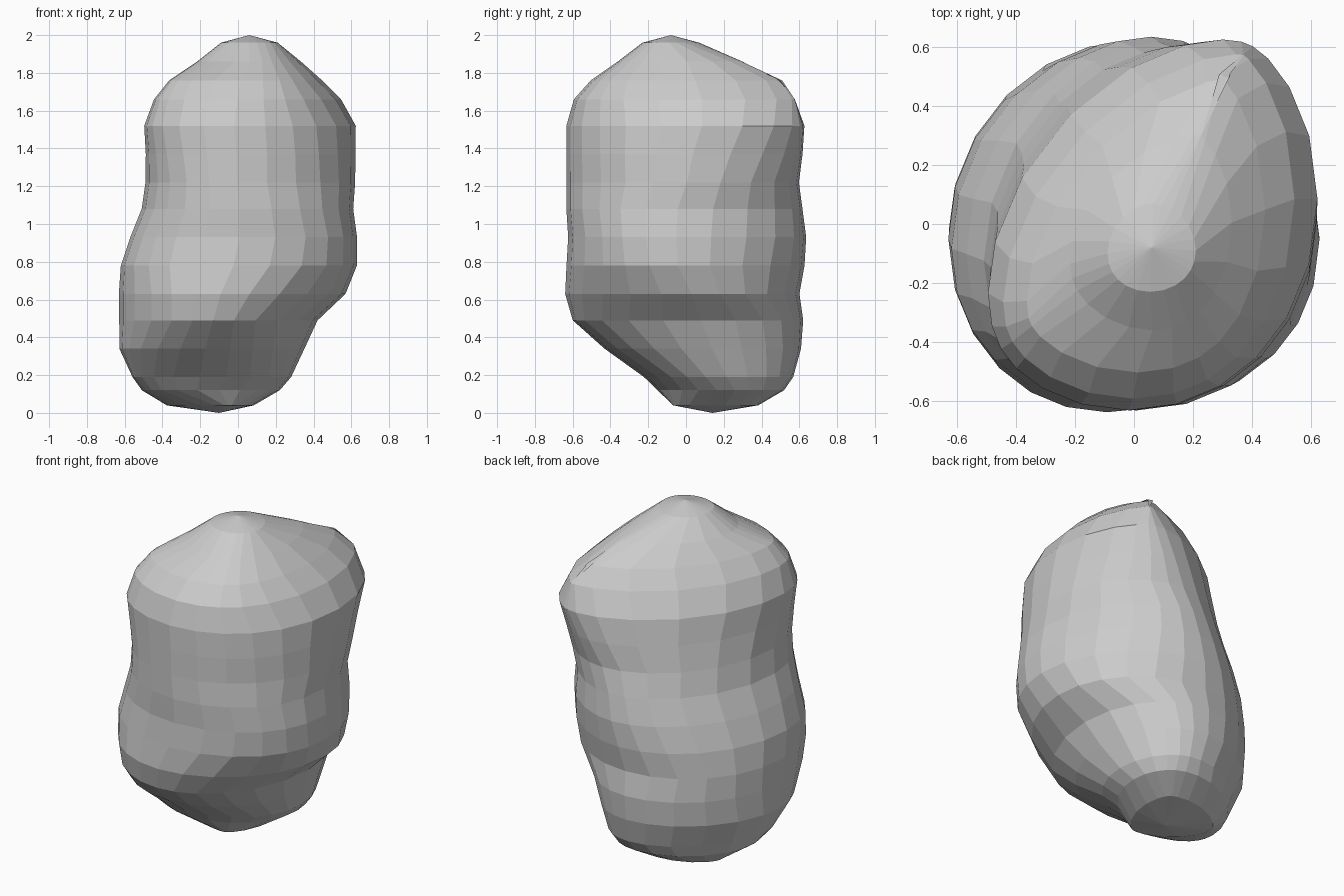
import bpy, bmesh
from math import sin, cos, pi

# Pebble profile: height, then reach toward the eight compass directions (from +x, counter-clockwise)
LEVELS = [
    (0.04, .08, .24, .38, .39, .38, .13, .07, -.02),
    (0.12, .22, .38, .52, .47, .51, .32, .15, .04),
    (0.19, .28, .45, .57, .52, .56, .42, .22, .15),
    (0.34, .35, .49, .61, .58, .63, .55, .43, .31),
    (0.49, .42, .50, .62, .57, .63, .60, .60, .42),
    (0.63, .57, .51, .60, .53, .63, .59, .64, .49),
    (0.78, .63, .51, .63, .49, .62, .56, .63, .54),
    (0.93, .63, .53, .64, .46, .57, .54, .62, .56),
    (1.08, .61, .54, .62, .43, .51, .54, .63, .57),
    (1.22, .62, .58, .60, .41, .49, .55, .63, .57),
    (1.37, .62, .62, .62, .38, .49, .56, .63, .57),
    (1.52, .62, .66, .63, .35, .50, .57, .63, .56),
    (1.66, .54, .62, .58, .28, .45, .53, .59, .52),
    (1.76, .44, .53, .50, .22, .37, .46, .50, .46),
    (1.86, .33, .36, .30, .15, .22, .29, .36, .36),
    (1.96, .21, .13, .07, .04, .09, .17, .23, .25),
]
SIDES = 24


def section(reach):
    """Rounded outline that touches the given reach in the main directions."""
    pts = []
    for i in range(SIDES):
        t = 2 * pi * i / SIDES
        h, dh = sum(reach[::2]) / 4, 0
        for k, damp in ((1, 1), (2, 1), (3, .85)):
            a = sum(r * cos(k * j * pi / 4) for j, r in enumerate(reach)) / 4 * damp
            b = sum(r * sin(k * j * pi / 4) for j, r in enumerate(reach)) / 4 * damp
            h += a * cos(k * t) + b * sin(k * t)
            dh += k * (b * cos(k * t) - a * sin(k * t))
        pts.append((h * cos(t) - dh * sin(t), h * sin(t) + dh * cos(t)))
    return pts


# Loft the outlines and close both ends with a shallow point
bm = bmesh.new()
rings = [[bm.verts.new((x, y, lv[0])) for x, y in section(lv[1:])] for lv in LEVELS]
bottom = bm.verts.new((-.10, .14, 0))
top = bm.verts.new((.06, -.08, 2))
for i in range(SIDES):
    j = (i + 1) % SIDES
    for lo, hi in zip(rings, rings[1:]):
        bm.faces.new((lo[i], lo[j], hi[j], hi[i]))
    bm.faces.new((bottom, rings[0][j], rings[0][i]))
    bm.faces.new((rings[-1][i], rings[-1][j], top))
bmesh.ops.recalc_face_normals(bm, faces=bm.faces)

mesh = bpy.data.meshes.new("pebble")
bm.to_mesh(mesh)
bm.free()
bpy.context.collection.objects.link(bpy.data.objects.new("pebble", mesh))
